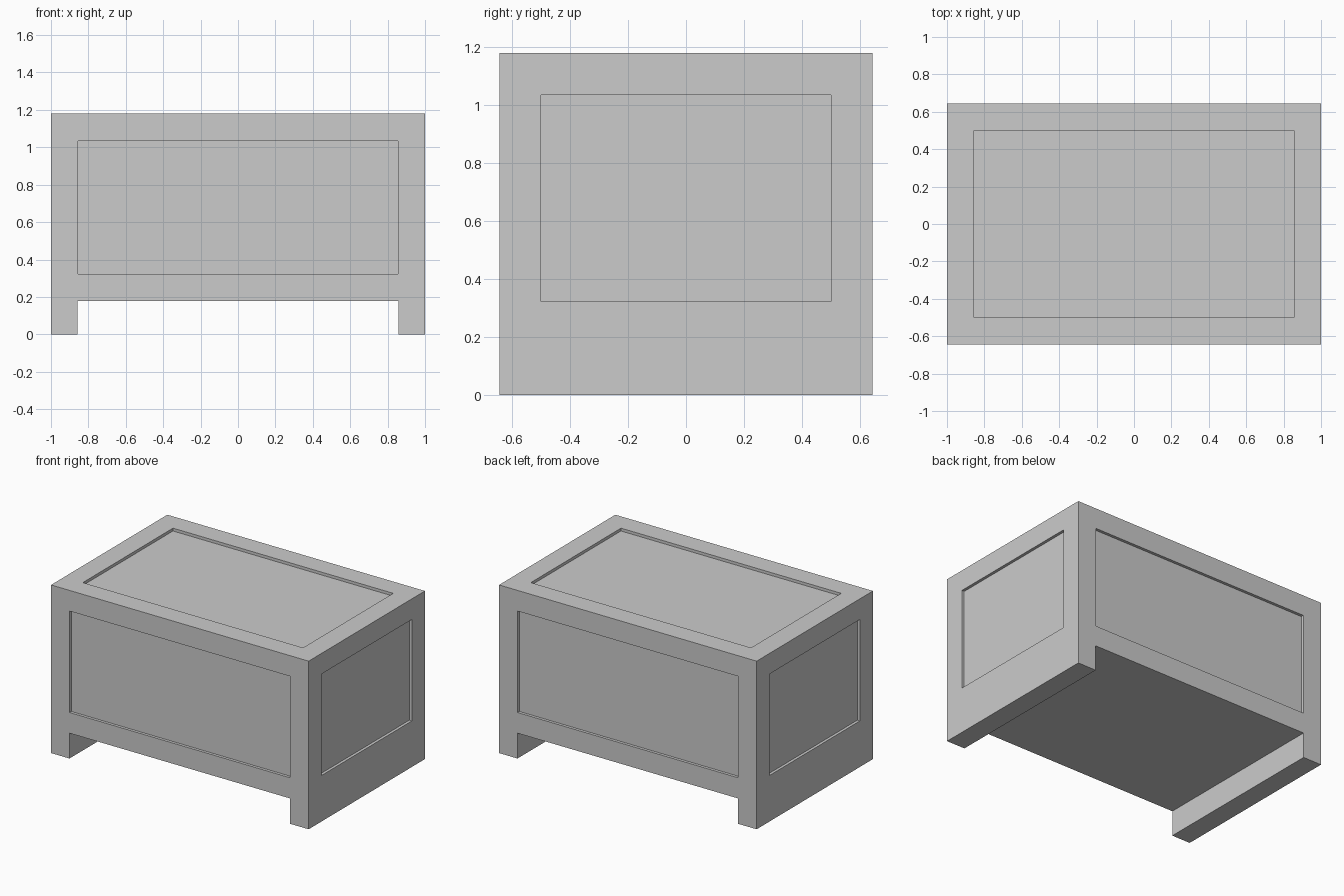
import bpy, bmesh

if "Cube" in bpy.data.objects:
    bpy.data.objects.remove(bpy.data.objects["Cube"])

HX, HY, TOP, FLOOR = 1.0, 0.645, 1.18, 0.178   # half sizes, lid height, underside height
FRAME, DEPTH = 0.145, 0.02                     # frame width and panel recess

# Chest body with side runners: arch-shaped front profile extruded front to back
inner = HX - 0.143
profile = [(-HX, 0), (-inner, 0), (-inner, FLOOR), (inner, FLOOR),
           (inner, 0), (HX, 0), (HX, TOP), (-HX, TOP)]
bm = bmesh.new()
face = bm.faces.new([bm.verts.new((x, -HY, z)) for x, z in profile])
ext = bmesh.ops.extrude_face_region(bm, geom=[face])
verts = [v for v in ext["geom"] if isinstance(v, bmesh.types.BMVert)]
bmesh.ops.translate(bm, verts=verts, vec=(0, 2 * HY, 0))
bmesh.ops.recalc_face_normals(bm, faces=bm.faces)
mesh = bpy.data.meshes.new("chest_body")
bm.to_mesh(mesh)
bm.free()
chest = bpy.data.objects.new("chest_body", mesh)
bpy.context.collection.objects.link(chest)


def recess(name, centre, size):
    """Cut a box-shaped panel recess into the chest."""
    bpy.ops.mesh.primitive_cube_add(size=1, location=centre)
    cutter = bpy.context.object
    cutter.name = name
    cutter.dimensions = size
    cutter.hide_render = True
    cutter.hide_set(True)
    cutter.display_type = 'WIRE'
    mod = chest.modifiers.new(name, 'BOOLEAN')
    mod.operation = 'DIFFERENCE'
    mod.solver = 'EXACT'
    mod.object = cutter


# Recessed panels on the lid, front, back and both ends
mid_z = (FLOOR + TOP) / 2
w, d, h = 2 * (HX - FRAME), 2 * (HY - FRAME), TOP - FLOOR - 2 * FRAME
t = 2 * DEPTH
recess("lid_panel_cutter", (0, 0, TOP), (w, d, t))
for s, front, end in ((-1, "front", "left"), (1, "back", "right")):
    recess(front + "_panel_cutter", (0, s * HY, mid_z), (w, t, h))
    recess(end + "_panel_cutter", (s * HX, 0, mid_z), (t, d, h))
